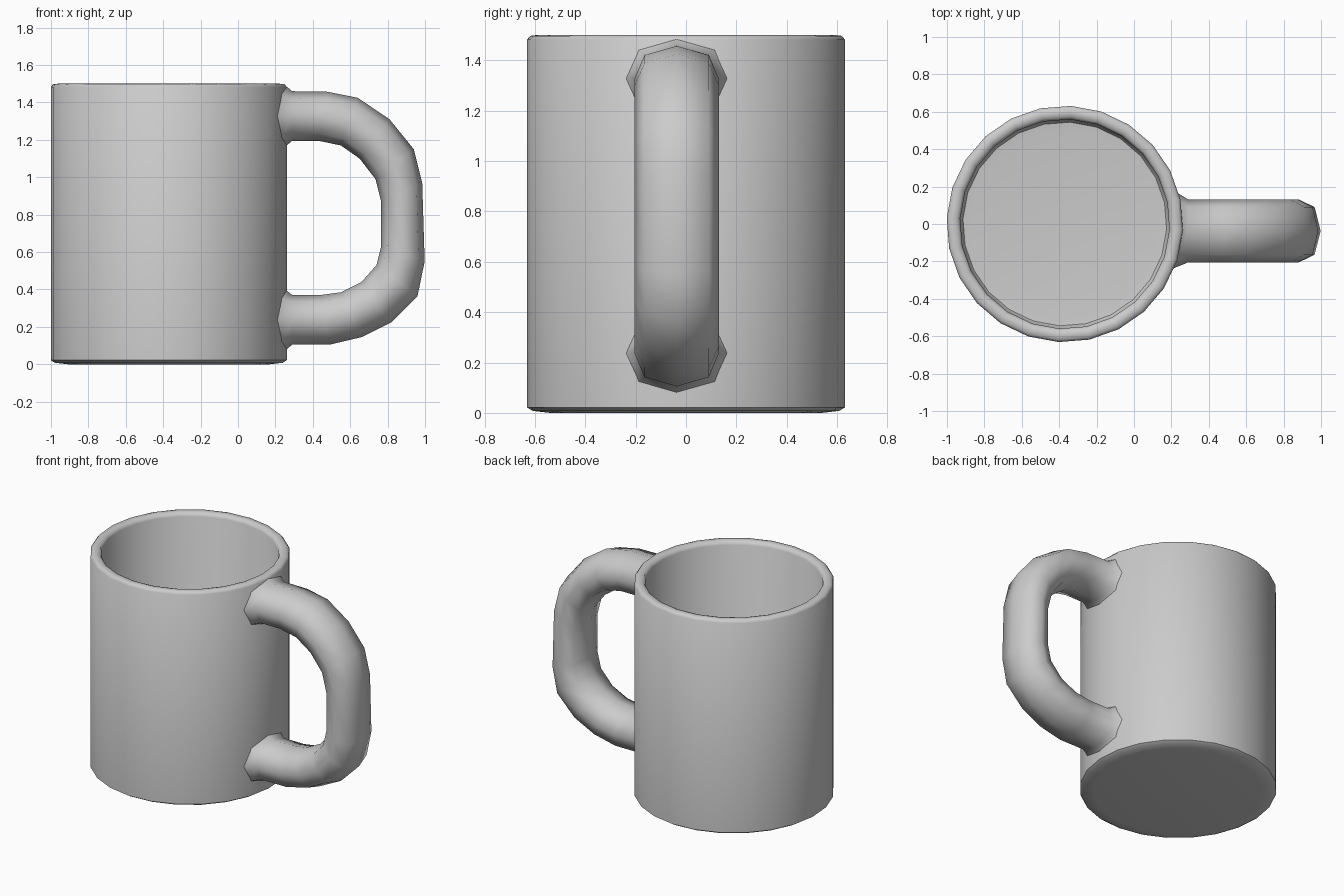
import bpy, bmesh
from math import cos, sin, sqrt, radians, pi

if "Cube" in bpy.data.objects:
    bpy.data.objects.remove(bpy.data.objects["Cube"])

CX = -0.37          # axis of the cup
SIDES = 24


def finish(bm, name, angle):
    bmesh.ops.recalc_face_normals(bm, faces=bm.faces)
    me = bpy.data.meshes.new(name)
    bm.to_mesh(me)
    bm.free()
    ob = bpy.data.objects.new(name, me)
    bpy.context.collection.objects.link(ob)
    bpy.ops.object.select_all(action='DESELECT')
    ob.select_set(True)
    bpy.context.view_layer.objects.active = ob
    bpy.ops.object.shade_smooth_by_angle(angle=radians(angle))
    return ob


def loft(bm, rings):
    loops = [[bm.verts.new(p) for p in ring] for ring in rings]
    n = len(loops[0])
    for a, b in zip(loops, loops[1:]):
        for i in range(n):
            j = (i + 1) % n
            bm.faces.new((a[i], a[j], b[j], b[i]))
    bm.faces.new(loops[0])
    bm.faces.new(loops[-1])


# Cup: outer wall, rounded rim, inner wall and floor as (radius, height)
profile = [(0.54, 0.0), (0.61, 0.008), (0.632, 0.022), (0.632, 1.482),
           (0.62, 1.497), (0.595, 1.5), (0.572, 1.495), (0.56, 1.475),
           (0.56, 0.11), (0.545, 0.085), (0.50, 0.08)]
bm = bmesh.new()
loft(bm, [[(CX + r * cos(2 * pi * i / SIDES - radians(3)),
            r * sin(2 * pi * i / SIDES - radians(3)), z)
           for i in range(SIDES)] for r, z in profile])
finish(bm, "cup", 50)

# Handle: matching outer and inner edge points (x, z)
outer = [(0.29, 1.46), (0.48, 1.457), (0.64, 1.425), (0.81, 1.31), (0.94, 1.15),
         (0.985, 0.97), (0.998, 0.55), (0.96, 0.365), (0.82, 0.225),
         (0.66, 0.145), (0.49, 0.105), (0.29, 0.105)]
inner = [(0.29, 1.195), (0.43, 1.195), (0.55, 1.17), (0.65, 1.10), (0.735, 0.99),
         (0.765, 0.87), (0.765, 0.63), (0.74, 0.53), (0.66, 0.44),
         (0.55, 0.385), (0.44, 0.37), (0.29, 0.37)]
# Eight-sided section: (across y, from centre to outer edge)
section = [(0, 1), (0.76, 0.72), (1, 0), (0.76, -0.72),
           (0, -1), (-0.76, -0.72), (-1, 0), (-0.76, 0.72)]
HY, HALF = -0.037, 0.168


def ring(o, i):
    mx, mz = (o[0] + i[0]) / 2, (o[1] + i[1]) / 2
    return [(mx + v * (o[0] - mx), HY + u * HALF, mz + v * (o[1] - mz))
            for u, v in section]


def root(z, direction, radius, flare):
    # ring wrapped onto the cup wall, widened for a soft joint
    pts = []
    for u, v in section:
        y = HY + u * HALF * flare
        pts.append((CX + sqrt(radius ** 2 - y * y), y,
                    z + direction * v * 0.1325 * flare))
    return pts


rings = [root(1.3275, 1, 0.60, 1.3), root(1.3275, 1, 0.634, 1.17)]
rings += [ring(o, i) for o, i in zip(outer, inner)]
rings += [root(0.2375, -1, 0.634, 1.17), root(0.2375, -1, 0.60, 1.3)]
bm = bmesh.new()
loft(bm, rings)
finish(bm, "handle", 60)
